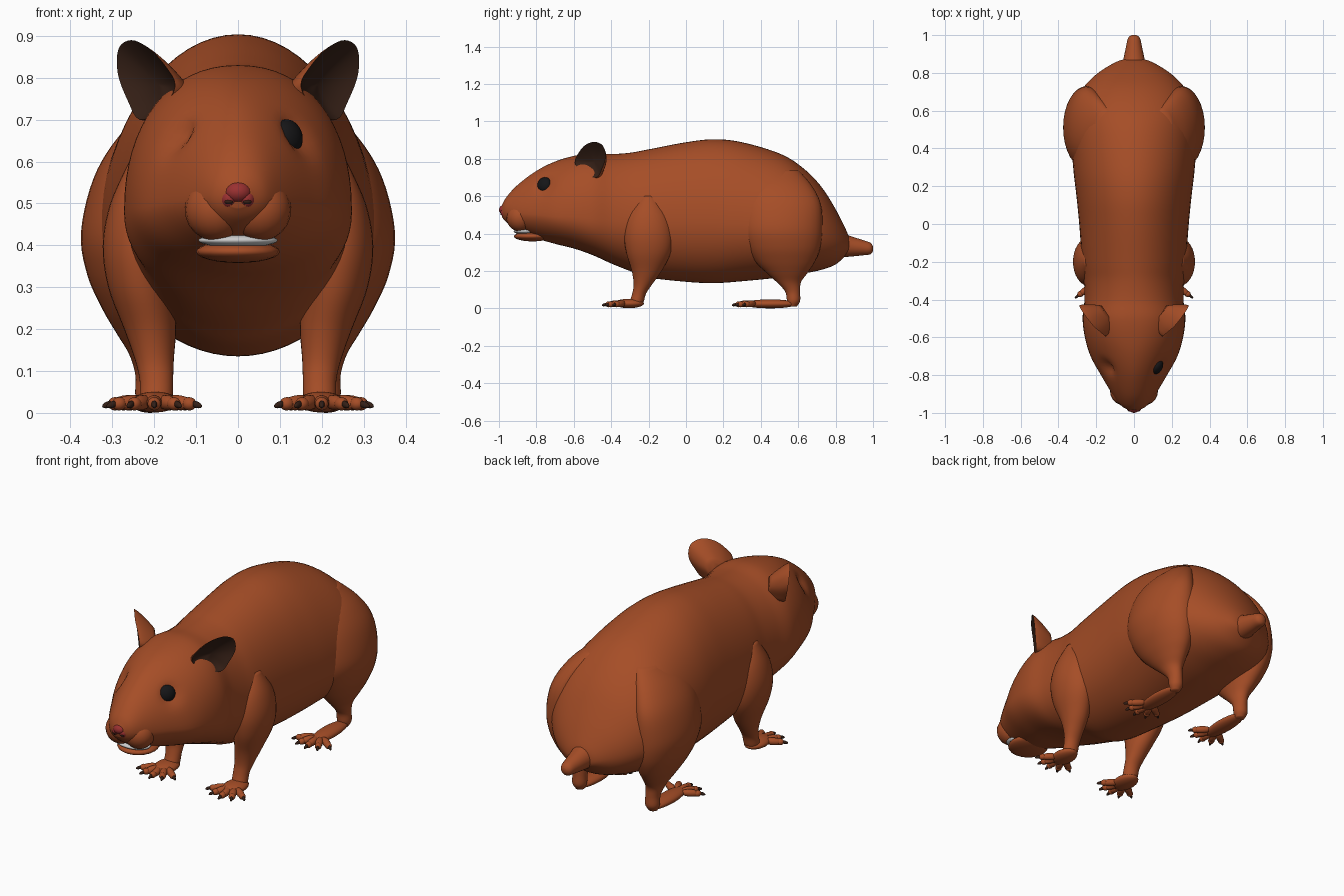
import bpy, bmesh
from math import sin, cos, pi, exp, radians
from mathutils import Vector, Matrix

if "Cube" in bpy.data.objects:
    bpy.data.objects.remove(bpy.data.objects["Cube"])


def material(name, rgb):
    m = bpy.data.materials.new(name)
    m.diffuse_color = (*rgb, 1)
    m.use_nodes = True
    m.node_tree.nodes["Principled BSDF"].inputs["Base Color"].default_value = m.diffuse_color
    return m


FUR = material("fur", (0.38, 0.075, 0.02))
NOSE = material("nose_pink", (0.32, 0.03, 0.03))
BLACK = material("black", (0.008, 0.008, 0.009))
DARK = material("dark_brown", (0.035, 0.014, 0.008))
WHITE = material("white", (0.85, 0.85, 0.85))


def finish(name, bm, mat, mirror=False):
    bmesh.ops.recalc_face_normals(bm, faces=bm.faces)
    me = bpy.data.meshes.new(name)
    bm.to_mesh(me)
    bm.free()
    for p in me.polygons:
        p.use_smooth = True
    me.materials.append(mat)
    ob = bpy.data.objects.new(name, me)
    bpy.context.collection.objects.link(ob)
    if mirror:
        ob.modifiers.new("mirror", 'MIRROR').use_mirror_merge = False
    return ob


def smooth_rows(keys, sub, closed=False):
    # Catmull-Rom interpolation of rows of numbers
    n, out = len(keys), []
    for i in range(n if closed else n - 1):
        idx = [(i + k) % n if closed else min(max(i + k, 0), n - 1) for k in (-1, 0, 1, 2)]
        for s in range(sub):
            t = s / sub
            out.append([0.5 * (2 * b + (c - a) * t + (2 * a - 5 * b + 4 * c - d) * t * t
                               + (3 * b - a - 3 * c + d) * t ** 3)
                        for a, b, c, d in zip(*(keys[j] for j in idx))])
    return out if closed else out + [list(keys[-1])]


def skin(name, loops, mat, mirror=False, cap_start=True):
    bm = bmesh.new()
    rings = [[bm.verts.new(p) for p in loop] for loop in loops]
    n = len(rings[0])
    for a, b in zip(rings, rings[1:]):
        for i in range(n):
            bm.faces.new((a[i], a[(i + 1) % n], b[(i + 1) % n], b[i]))
    if cap_start:
        bm.faces.new(rings[0])
    bm.faces.new(rings[-1])
    return finish(name, bm, mat, mirror)


def balls(name, items, mat, mirror=False):
    # each item: centre, radii, direction of its local z
    bm = bmesh.new()
    for c, r, d in items:
        m = (Matrix.Translation(c) @ Vector(d).to_track_quat('Z', 'Y').to_matrix().to_4x4()
             @ Matrix.Diagonal((*r, 1)))
        bmesh.ops.create_uvsphere(bm, u_segments=20, v_segments=12, radius=1, matrix=m)
    return finish(name, bm, mat, mirror)


UP = (0, 0, 1)

# head and body: y, half width, top, bottom, widest height, roundness
BODY = [
    (-.985, .03, .55, .49, .52, 2), (-.96, .07, .595, .46, .52, 2),
    (-.90, .115, .66, .42, .51, 1.9), (-.80, .175, .735, .375, .50, 1.8),
    (-.70, .23, .785, .345, .49, 1.9), (-.60, .26, .815, .32, .49, 2.1),
    (-.50, .272, .83, .285, .48, 2.2), (-.40, .262, .825, .24, .47, 2.1),
    (-.30, .265, .832, .20, .46, 2), (-.20, .275, .85, .165, .46, 2),
    (0, .29, .888, .142, .46, 2), (.15, .305, .904, .135, .46, 2),
    (.30, .322, .888, .145, .45, 2), (.50, .335, .828, .165, .43, 2),
    (.62, .325, .755, .185, .42, 2), (.72, .27, .655, .205, .40, 2),
    (.80, .19, .53, .235, .37, 2), (.86, .09, .41, .29, .34, 2),
    (.875, .03, .36, .31, .335, 2)]


def body_ring(row, sides=64):
    y, w, top, bot, zc, p = row
    ring = []
    for i in range(sides):
        c, s = cos(2 * pi * i / sides), sin(2 * pi * i / sides)
        x = w * abs(c) ** (2 / p) * (1 if c > 0 else -1)
        z = zc + (top - zc) * s ** (2 / p) if s > 0 else zc - (zc - bot) * (-s) ** (2 / p)
        # eye sockets
        d = (Vector((abs(x), y, z)) - Vector((.14, -.755, .66))).length
        x *= 1 - .22 * exp(-(d / .042) ** 2)
        ring.append((x, y, z))
    return ring


skin("body_and_head", [body_ring(r) for r in smooth_rows(BODY, 6)], FUR)

# legs: z, centre x, centre y, radius x, radius y
HIND = [
    (.74, .14, .50, .06, .10), (.66, .20, .50, .085, .17), (.56, .24, .51, .105, .21),
    (.43, .25, .51, .125, .22), (.33, .245, .52, .115, .20), (.25, .235, .53, .09, .16),
    (.19, .225, .54, .065, .11), (.14, .215, .55, .045, .065), (.09, .21, .57, .035, .04),
    (.04, .21, .575, .035, .035), (.01, .21, .57, .022, .022)]
FRONT = [
    (.60, .20, -.20, .06, .05), (.50, .225, -.20, .08, .11), (.40, .235, -.20, .088, .13),
    (.30, .23, -.20, .08, .12), (.20, .21, -.21, .062, .08), (.13, .20, -.23, .047, .05),
    (.08, .195, -.25, .04, .037), (.03, .195, -.265, .038, .037), (.01, .195, -.27, .025, .025)]


def leg_ring(row, sides=32):
    z, cx, cy, rx, ry = row
    return [(cx + rx * cos(2 * pi * i / sides), cy + ry * sin(2 * pi * i / sides), z)
            for i in range(sides)]


for name, keys in (("hind_leg", HIND), ("front_leg", FRONT)):
    skin(name, [leg_ring(r) for r in smooth_rows(keys, 5)], FUR, True)


# paws with five spread toes and claws
def paw(name, x, y, sole):
    toes, claws = [sole], []
    for deg in (-54, -27, 0, 27, 54):
        a = radians(deg)
        d = Vector((sin(a), -cos(a), -.08))
        o = Vector((x, y, .03))
        toes += [(o + d * .07, (.018, .018, .045), d), (o + d * .103, (.016, .016, .018), d)]
        claws.append((o + d * .122, (.007, .008, .019), d + Vector((0, 0, -.2))))
    balls(name, toes, FUR, True)
    balls(name + "_claws", claws, DARK, True)


paw("front_paw", .2, -.31, ((.198, -.305, .026), (.055, .08, .025), UP))
paw("hind_paw", .21, .385, ((.21, .45, .024), (.045, .145, .024), UP))

# tail: y, height, radius
TAIL = [(.78, .35, .08), (.87, .333, .057), (.94, .325, .042), (.985, .32, .031), (1, .32, .012)]
skin("tail", [[(r * cos(2 * pi * i / 24), y, z + r * sin(2 * pi * i / 24)) for i in range(24)]
              for y, z, r in smooth_rows(TAIL, 5)], FUR)

# ears: cupped shell behind a rim, with a dark lining
RIM = [(.15, -.595, .78), (.175, -.575, .83), (.215, -.54, .872), (.255, -.49, .89),
       (.285, -.445, .87), (.287, -.43, .81), (.263, -.45, .745), (.235, -.48, .70),
       (.185, -.56, .725)]
rim = [Vector(p) for p in smooth_rows(RIM, 4, True)]
mid = sum(rim, Vector()) / len(rim)
base = Vector((.145, -.47, .765))
back = (base - mid).normalized()


def ear_back(t):
    size = 1 - .5 * t ** 1.5
    return [mid.lerp(base, t) + (p - mid) * size for p in rim]


def ear_dish(t):
    return [mid + (p - mid) * (1 - t) + back * (.045 * t * (2 - t)) for p in rim]


skin("ear", [ear_back(i / 8) for i in range(9)], FUR, True, False)
skin("ear_lining", [ear_dish(.95 * i / 6) for i in range(7)], DARK, True, False)

# the single eye
balls("eye", [((.12, -.757, .66), (.042, .042, .029), (.75, -.55, .25))], BLACK)

# muzzle, jaw, teeth and nose
balls("muzzle", [((s * .052, -.885, .485), (.075, .075, .075), UP) for s in (-1, 1)], FUR)
balls("lower_jaw", [((0, -.82, .385), (.10, .10, .027), UP)], FUR)
balls("teeth", [((0, -.862, .412), (.095, .06, .017), UP)], WHITE)
balls("nose", [((0, -.965, .527), (.035, .035, .028), UP)]
      + [((s * .021, -.962, .511), (.022, .03, .025), UP) for s in (-1, 1)], NOSE)
balls("nostrils", [((s * .022, -.985, .504), (.011, .008, .006), UP) for s in (-1, 1)], DARK)
